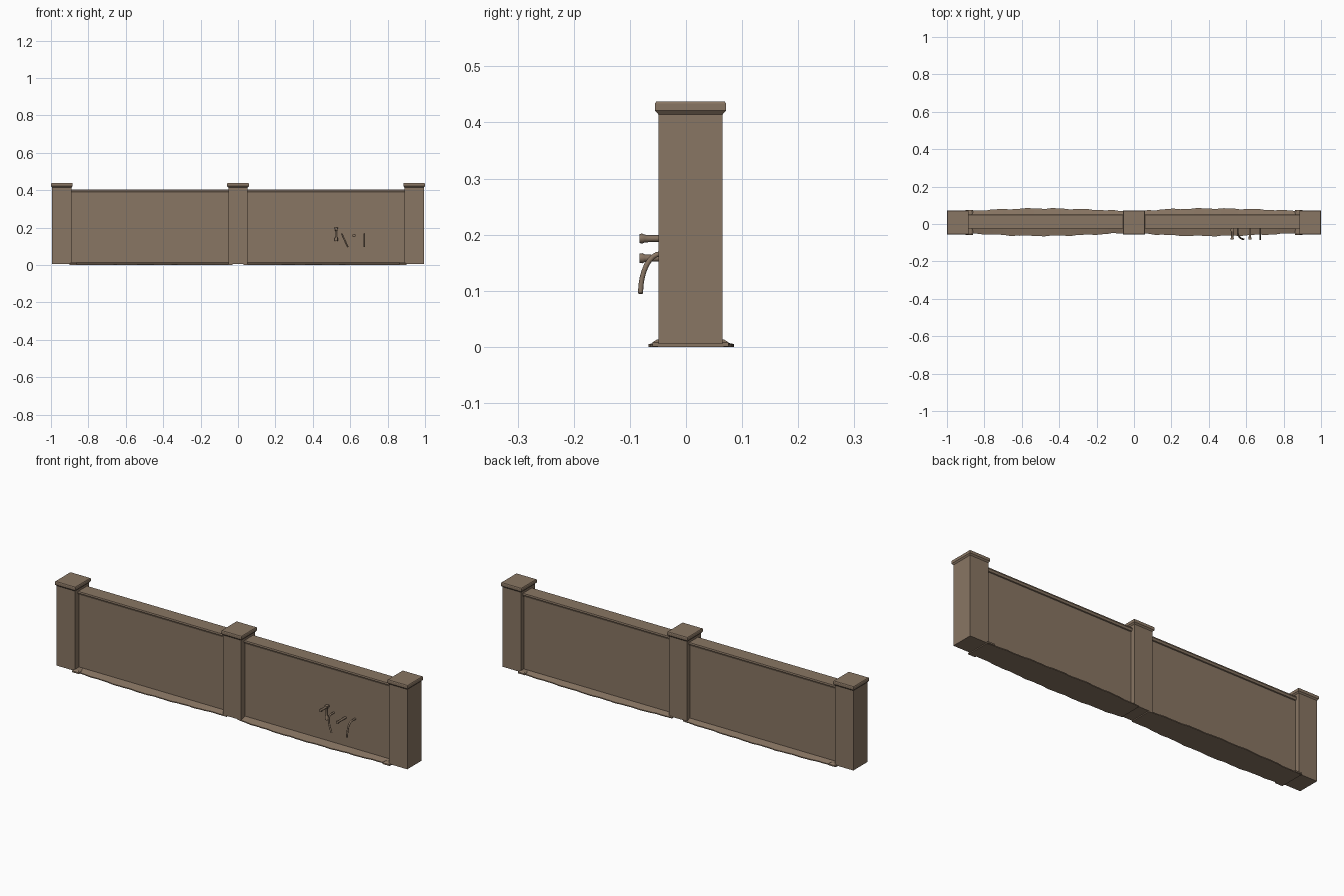
import bpy, bmesh, math

cube = bpy.data.objects.get("Cube")
if cube:
    bpy.data.objects.remove(cube, do_unlink=True)

brown = bpy.data.materials.new("weathered_brown")
brown.use_nodes = True
colour = (0.25, 0.18, 0.125, 1)
brown.diffuse_color = colour
brown.node_tree.nodes["Principled BSDF"].inputs["Base Color"].default_value = colour

MID_Y = 0.008   # depth centre of the posts


def finish(bm, name, smooth=False):
    bmesh.ops.recalc_face_normals(bm, faces=bm.faces)
    mesh = bpy.data.meshes.new(name)
    bm.to_mesh(mesh)
    bm.free()
    mesh.materials.append(brown)
    for p in mesh.polygons:
        p.use_smooth = smooth
    obj = bpy.data.objects.new(name, mesh)
    bpy.context.collection.objects.link(obj)
    return obj


def loft(name, rings):
    """Bridge equal-length closed rings and cap both ends."""
    bm = bmesh.new()
    loops = [[bm.verts.new(p) for p in ring] for ring in rings]
    n = len(loops[0])
    for a, b in zip(loops, loops[1:]):
        for i in range(n):
            j = (i + 1) % n
            bm.faces.new((a[i], a[j], b[j], b[i]))
    bm.faces.new(loops[0])
    bm.faces.new(loops[-1])
    return finish(bm, name)


def rect(x, y, z, hx, hy):
    return [(x - hx, y - hy, z), (x + hx, y - hy, z),
            (x + hx, y + hy, z), (x - hx, y + hy, z)]


def tube(name, points, radii):
    """Round bar through points, with a radius at each one."""
    curve = bpy.data.curves.new(name, "CURVE")
    curve.dimensions = "3D"
    curve.bevel_depth = 1
    curve.bevel_resolution = 2
    curve.use_fill_caps = True
    spline = curve.splines.new("POLY")
    spline.points.add(len(points) - 1)
    for p, co, r in zip(spline.points, points, radii):
        p.co = (*co, 1)
        p.radius = r
    temp = bpy.data.objects.new(name, curve)
    bpy.context.collection.objects.link(temp)
    bpy.context.view_layer.update()
    mesh = bpy.data.meshes.new_from_object(
        temp.evaluated_get(bpy.context.evaluated_depsgraph_get()))
    bm = bmesh.new()
    bm.from_mesh(mesh)
    bpy.data.objects.remove(temp, do_unlink=True)
    bpy.data.meshes.remove(mesh)
    return finish(bm, name, True)


# Posts with a flared, moulded cap
post_profile = [(0.005, 0), (0.414, 0), (0.421, 0.006),
                (0.425, 0.006), (0.434, 0.006), (0.437, 0.004)]
for name, x in (("right_post", -0.942), ("middle_post", 0), ("left_post", 0.942)):
    loft(name, [rect(x, MID_Y, z, 0.052 + f, 0.057 + f) for z, f in post_profile])

# Walls between the posts, with a coping lip along the top
wall_profile = [(0.003, 0.029), (0.384, 0.029), (0.386, 0.034),
                (0.396, 0.038), (0.403, 0.036)]
for side, name in ((-1, "right_wall"), (1, "left_wall")):
    loft(name, [rect(side * 0.47, 0.013, z, 0.43, hy) for z, hy in wall_profile])

# Uneven ground skirt along each wall
for side, name in ((-1, "right_skirt"), (1, "left_skirt")):
    rings = []
    for i in range(49):
        t = i / 48
        x = side * (0.03 + 0.87 * t)
        peak = 0.42 if side > 0 else 0.54
        swell = math.sin(math.pi * t ** (math.log(0.5) / math.log(peak)))
        ripple = 0.002 * math.sin(x * 41) + 0.001 * math.sin(x * 97)
        front = -0.048 - 0.016 * swell + ripple
        back = 0.069 + 0.014 * swell + ripple
        rings.append([(x, front, 0), (x, front, 0.005), (x, -0.02, 0.013),
                      (x, 0.046, 0.013), (x, back, 0.005), (x, back, 0)])
    loft(name, rings)

# Small footings where the walls meet the end posts
for side, name in ((-1, "right_footing"), (1, "left_footing")):
    loft(name, [rect(side * 0.88, MID_Y, z, 0.02 - f, 0.068 - f)
                for z, f in ((0.001, 0), (0.008, 0), (0.013, 0.008))])

# Pegs with flared heads
for name, x, z in (("upper_peg", 0.525, 0.193), ("lower_peg", 0.62, 0.158)):
    tube(name, [(x, y, z) for y in (-0.01, -0.06, -0.074, -0.078, -0.083)],
         [0.006, 0.006, 0.007, 0.009, 0.008])

# Handle hanging under the upper peg
tube("peg_handle", [(0.525, -0.032, z) for z in (0.128, 0.142, 0.15, 0.182, 0.2)],
     [0.009, 0.009, 0.005, 0.005, 0.01])

# Curved hooks drooping from the wall
for name, x, lean in (("slanted_hook", 0.555, 0.032), ("straight_hook", 0.675, 0)):
    points = [(x, -0.01, 0.166)]
    for i in range(9):
        a = math.pi / 2 * i / 8
        points.append((x + lean * (1 - math.cos(a)),
                       -0.045 - 0.036 * math.sin(a),
                       0.096 + 0.07 * math.cos(a)))
    tube(name, points, [0.0045] * len(points))
